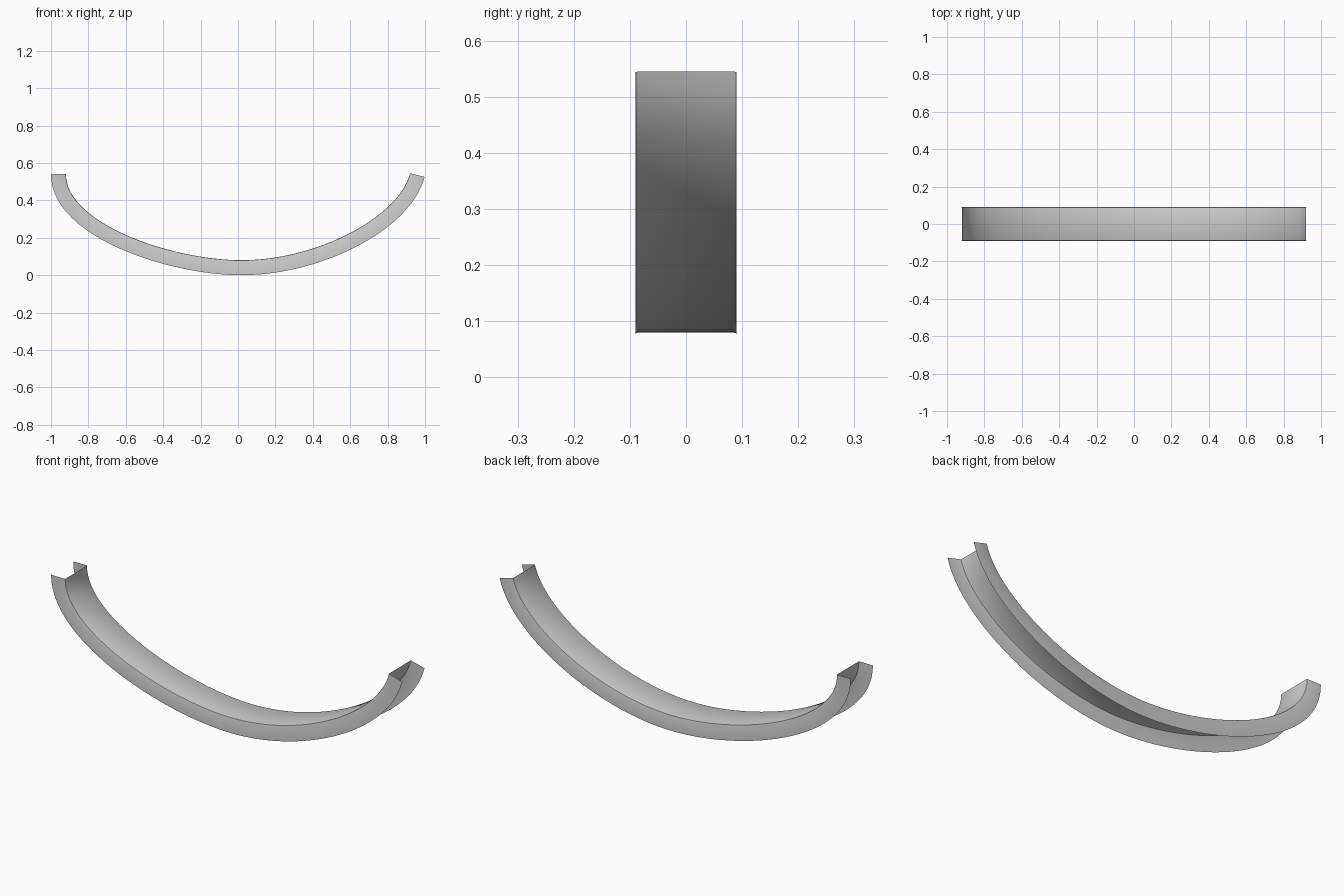
import bpy, bmesh
from mathutils import Vector
from mathutils.geometry import interpolate_bezier

if "Cube" in bpy.data.objects:
    bpy.data.objects.remove(bpy.data.objects["Cube"])

# Inner curve of the arc, in the x-z plane
low = Vector((0.02, 0.08, 0))
left = interpolate_bezier(Vector((-0.92, 0.54, 0)), Vector((-0.922, 0.28, 0)),
                          Vector((-0.36, 0.08, 0)), low, 33)
right = interpolate_bezier(low, Vector((0.42, 0.08, 0)),
                           Vector((0.86, 0.31, 0)), Vector((0.92, 0.545, 0)), 33)
path = left + right[1:]
tangents = [path[min(i + 1, len(path) - 1)] - path[max(i - 1, 0)] for i in range(len(path))]
tangents[0] = Vector((-0.002, -0.26, 0))
tangents[-1] = Vector((0.06, 0.235, 0))

# Channel section: (y, distance outward from the inner curve), open on the outside
half = [(0.09, 0.08), (0.09, 0.004), (0.0888, 0.0012), (0.086, 0.0)]
section = [(-y, d) for y, d in half] + half[::-1]

# Sweep the section along the arc
bm = bmesh.new()
rows = []
for p, t in zip(path, tangents):
    t = t.normalized()
    n = Vector((t.y, -t.x, 0))
    rows.append([bm.verts.new((p.x + n.x * d, y, p.y + n.y * d)) for y, d in section])
for a, b in zip(rows, rows[1:]):
    for j in range(len(section) - 1):
        bm.faces.new((a[j], b[j], b[j + 1], a[j + 1]))
mesh = bpy.data.meshes.new("curved_channel")
bm.to_mesh(mesh)
bm.free()
channel = bpy.data.objects.new("curved_channel", mesh)
bpy.context.collection.objects.link(channel)

# Smooth shading
bpy.context.view_layer.objects.active = channel
channel.select_set(True)
bpy.ops.object.shade_smooth_by_angle(angle=0.6)
